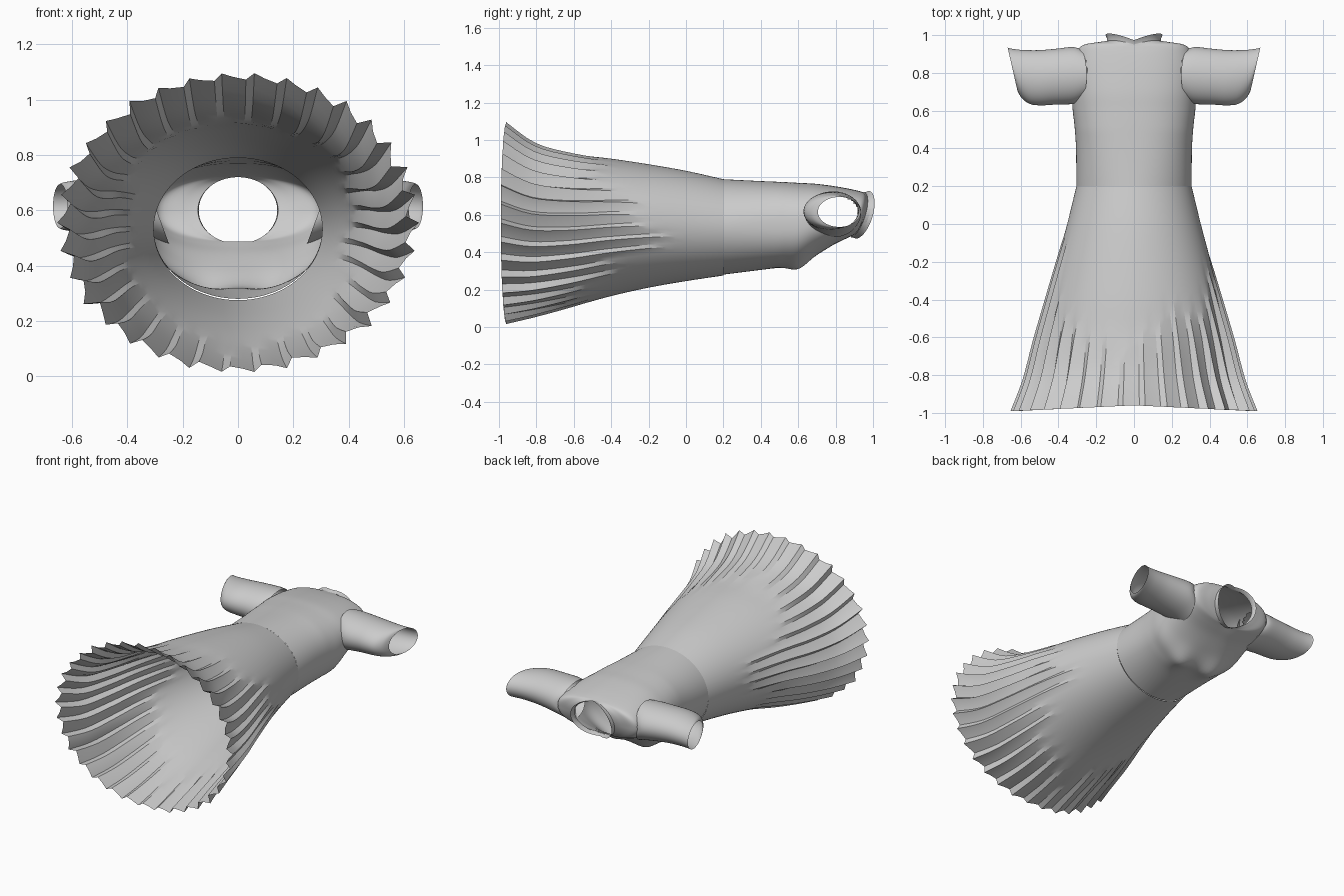
import bpy, bmesh, math, random
from math import sin, cos, pi

if "Cube" in bpy.data.objects:
    bpy.data.objects.remove(bpy.data.objects["Cube"])
random.seed(4)

cloth = bpy.data.materials.new("grey_cloth")
cloth.use_nodes = True
GREY = (0.6, 0.6, 0.6, 1)
cloth.diffuse_color = GREY
cloth.node_tree.nodes["Principled BSDF"].inputs["Base Color"].default_value = GREY

PLEATS = 34
SEG = PLEATS * 3


def loft(name, rings, keep=None, angle=30):
    """Skin closed rings of points into an open tube."""
    bm = bmesh.new()
    rows = [[bm.verts.new(p) for p in r] for r in rings]
    n = len(rows[0])
    for a, b in zip(rows, rows[1:]):
        for i in range(n):
            j = (i + 1) % n
            bm.faces.new((a[i], a[j], b[j], b[i]))
    if keep:
        drop = [f for f in bm.faces if not keep(f.calc_center_median())]
        bmesh.ops.delete(bm, geom=drop, context='FACES')
    bmesh.ops.recalc_face_normals(bm, faces=bm.faces)
    mesh = bpy.data.meshes.new(name)
    bm.to_mesh(mesh)
    bm.free()
    mesh.materials.append(cloth)
    ob = bpy.data.objects.new(name, mesh)
    bpy.context.collection.objects.link(ob)
    bpy.ops.object.select_all(action='DESELECT')
    ob.select_set(True)
    bpy.context.view_layer.objects.active = ob
    bpy.ops.object.shade_smooth_by_angle(angle=math.radians(angle))
    return ob


def spline(keys, steps):
    """Catmull-Rom through the key rows, steps samples per span."""
    out = []
    for k in range(len(keys) - 1):
        p = [keys[min(max(k + d, 0), len(keys) - 1)] for d in (-1, 0, 1, 2)]
        for s in range(steps):
            t = s / steps
            out.append([b + t * (c - a) / 2 + t * t * (a - 2.5 * b + 2 * c - d / 2)
                        + t ** 3 * (1.5 * b - a / 2 - 1.5 * c + d / 2)
                        for a, b, c, d in zip(*p)])
    return out + [list(keys[-1])]


def power(v, e):
    return math.copysign(abs(v) ** e, v)


# Skirt: flared tube with pleats that open towards the hem
# columns: y, half width, bottom z, top z
SKIRT = [(0.2, 0.305, 0.275, 0.79), (0, 0.355, 0.245, 0.835), (-0.2, 0.41, 0.21, 0.87),
         (-0.4, 0.465, 0.165, 0.90), (-0.6, 0.52, 0.11, 0.925),
         (-0.8, 0.57, 0.06, 0.975), (-0.96, 0.63, 0.025, 1.085)]
pleat_start = [-0.12 - 0.45 * abs(sin(2 * pi * k / PLEATS)) ** 2 + random.uniform(-0.1, 0.12)
               for k in range(PLEATS)]
pleat_depth = [random.uniform(0.75, 1.2) for k in range(PLEATS)]
WAVE = (0.02, -0.018, -0.003)      # ridge, valley, slope back to the next ridge
SHIFT = (0, -0.25, 0)

rings = []
for y, w, lo, hi in spline(SKIRT, 4):
    ring = []
    for i in range(SEG):
        k, m = divmod(i, 3)
        open_ = max(0, (pleat_start[k] - y) / (pleat_start[k] + 0.96))
        a = 2 * pi * (i + SHIFT[m] * min(1, open_ * 3)) / SEG
        off = WAVE[m] * pleat_depth[k] * open_ ** 0.7 * (0.6 + 0.6 * abs(cos(a)))
        flare = max(0, (0.2 - y) / 1.16)
        ring.append(((w + off) * cos(a), y - 0.03 * flare * abs(cos(a)),
                     (lo + hi) / 2 + ((hi - lo) / 2 + off) * sin(a)))
    rings.append(ring)
loft("skirt", rings, angle=18)


# Bodice: lofted body with bust, shoulders and armholes
# columns: y, half width, bottom z, top z, side lift, back tilt
BODICE = [(0.2, 0.305, 0.28, 0.79, 0, 0), (0.4, 0.307, 0.305, 0.78, 0, 0),
          (0.52, 0.315, 0.32, 0.775, 0, 0), (0.61, 0.325, 0.33, 0.77, 0, 0),
          (0.7, 0.325, 0.385, 0.765, 0, 0), (0.8, 0.32, 0.44, 0.75, 0, 0.01),
          (0.87, 0.305, 0.47, 0.735, 0.02, 0.02), (0.905, 0.28, 0.485, 0.725, 0.035, 0.025),
          (0.91, 0.2, 0.485, 0.722, 0.045, 0.03), (0.915, 0.145, 0.48, 0.72, 0.045, 0.035)]


def body_ring(row, bust=True):
    y, w, lo, hi, lift, tilt = row
    e = 1 - 0.15 * max(0, min(1, (y - 0.2) / 0.3)) * min(1, max(0, (w - 0.145) / 0.1))
    ring = []
    for i in range(SEG):
        a = 2 * pi * i / SEG
        x = w * power(cos(a), e)
        z = (lo + hi) / 2 + (hi - lo) / 2 * power(sin(a), e)
        if bust and sin(a) < 0:
            z -= 0.025 * math.exp(-((abs(x) - 0.12) / 0.07) ** 2 - ((y - 0.59) / 0.08) ** 2)
        ring.append((x, y + lift * abs(cos(a)) + tilt * sin(a), z))
    return ring


def outside_armhole(c):
    return abs(c.x) < 0.2 or ((c.y - 0.795) / 0.125) ** 2 + ((c.z - 0.61) / 0.095) ** 2 > 1


loft("bodice", [body_ring(r) for r in spline(BODICE, 5)], outside_armhole, 40)

# Collar: short stand that rises at the sides of the neck
COLLAR = [BODICE[-1], (0.925, 0.142, 0.478, 0.722, 0.055, 0.035),
          (0.94, 0.15, 0.472, 0.728, 0.06, 0.033)]
loft("collar", [body_ring(r, False) for r in COLLAR])

# Sleeves: soft tubes with a slanted, gathered cuff
# columns: x, lower y, upper y, bottom z, top z, bow into body, slant
SLEEVE = [(0.295, 0.65, 0.93, 0.48, 0.725, 0.045, 0), (0.33, 0.635, 0.937, 0.495, 0.725, 0.02, 0),
          (0.42, 0.632, 0.927, 0.51, 0.722, 0, 0), (0.5, 0.628, 0.92, 0.517, 0.718, 0, 0.01),
          (0.575, 0.635, 0.922, 0.522, 0.71, 0, 0.025), (0.625, 0.665, 0.93, 0.528, 0.702, 0, 0.032),
          (0.643, 0.705, 0.935, 0.535, 0.695, 0, 0.026)]
for side, label in ((1, "left"), (-1, "right")):
    rings = []
    for x, y0, y1, z0, z1, bow, slant in spline(SLEEVE, 4):
        rings.append([(side * (x - bow * abs(sin(a)) + slant * cos(a)),
                       (y0 + y1) / 2 + (y1 - y0) / 2 * cos(a),
                       (z0 + z1) / 2 + (z1 - z0) / 2 * sin(a))
                      for a in (2 * pi * i / 48 for i in range(48))])
    loft(label + "_sleeve", rings, angle=45)
